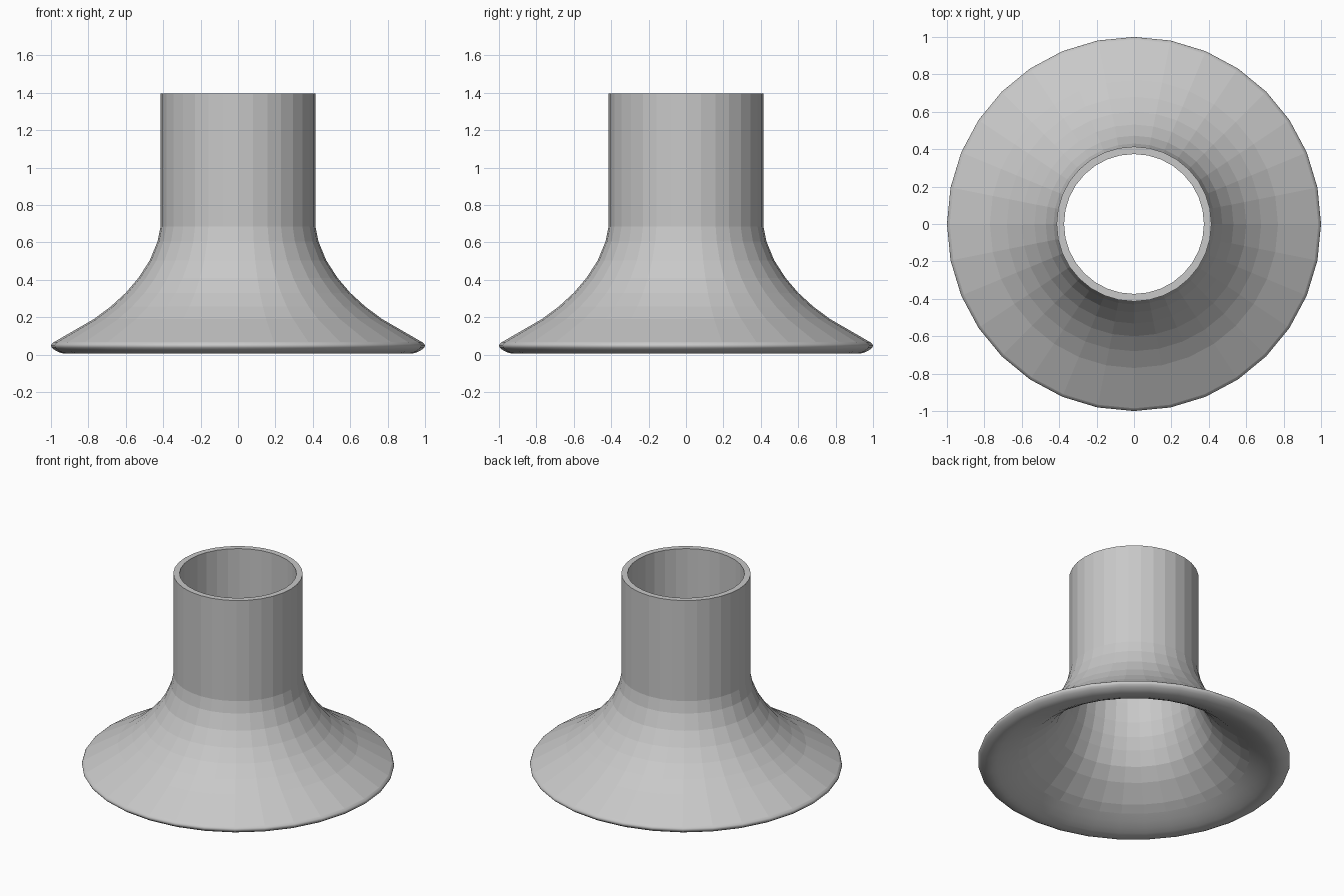
import bpy, bmesh, math

if "Cube" in bpy.data.objects:
    bpy.data.objects.remove(bpy.data.objects["Cube"])

SEGMENTS = 32

# Closed wall section (radius, height): outside, rounded lip, inside
profile = [
    (0.414, 1.395), (0.414, 0.685), (0.43, 0.605), (0.472, 0.503), (0.532, 0.41),
    (0.60, 0.33), (0.68, 0.257), (0.77, 0.19), (0.985, 0.066), (0.996, 0.057),
    (1.0, 0.047), (0.995, 0.036), (0.98, 0.024), (0.96, 0.013), (0.935, 0.006),
    (0.91, 0.005), (0.88, 0.012), (0.84, 0.026), (0.79, 0.049), (0.74, 0.077),
    (0.684, 0.112), (0.57, 0.207), (0.50, 0.285), (0.45, 0.375),
    (0.415, 0.455), (0.39, 0.55), (0.374, 0.685), (0.374, 1.395),
]

grey = bpy.data.materials.new("plain grey")
grey.diffuse_color = (0.58, 0.58, 0.58, 1)
grey.use_nodes = True
grey.node_tree.nodes["Principled BSDF"].inputs["Base Color"].default_value = grey.diffuse_color

# Flared tube: spin the section around z
bm = bmesh.new()
rings = []
for i in range(SEGMENTS):
    a = 2 * math.pi * i / SEGMENTS
    rings.append([bm.verts.new((r * math.cos(a), r * math.sin(a), z)) for r, z in profile])
n = len(profile)
for i in range(SEGMENTS):
    p, q = rings[i], rings[(i + 1) % SEGMENTS]
    for j in range(n):
        k = (j + 1) % n
        bm.faces.new((p[j], p[k], q[k], q[j]))
bmesh.ops.recalc_face_normals(bm, faces=bm.faces)

# Smooth only the rounded lip; the rest stays faceted
for f in bm.faces:
    f.smooth = f.calc_center_median().z < 0.064

mesh = bpy.data.meshes.new("flared_tube")
bm.to_mesh(mesh)
bm.free()
mesh.materials.append(grey)
bpy.context.collection.objects.link(bpy.data.objects.new("flared_tube", mesh))
